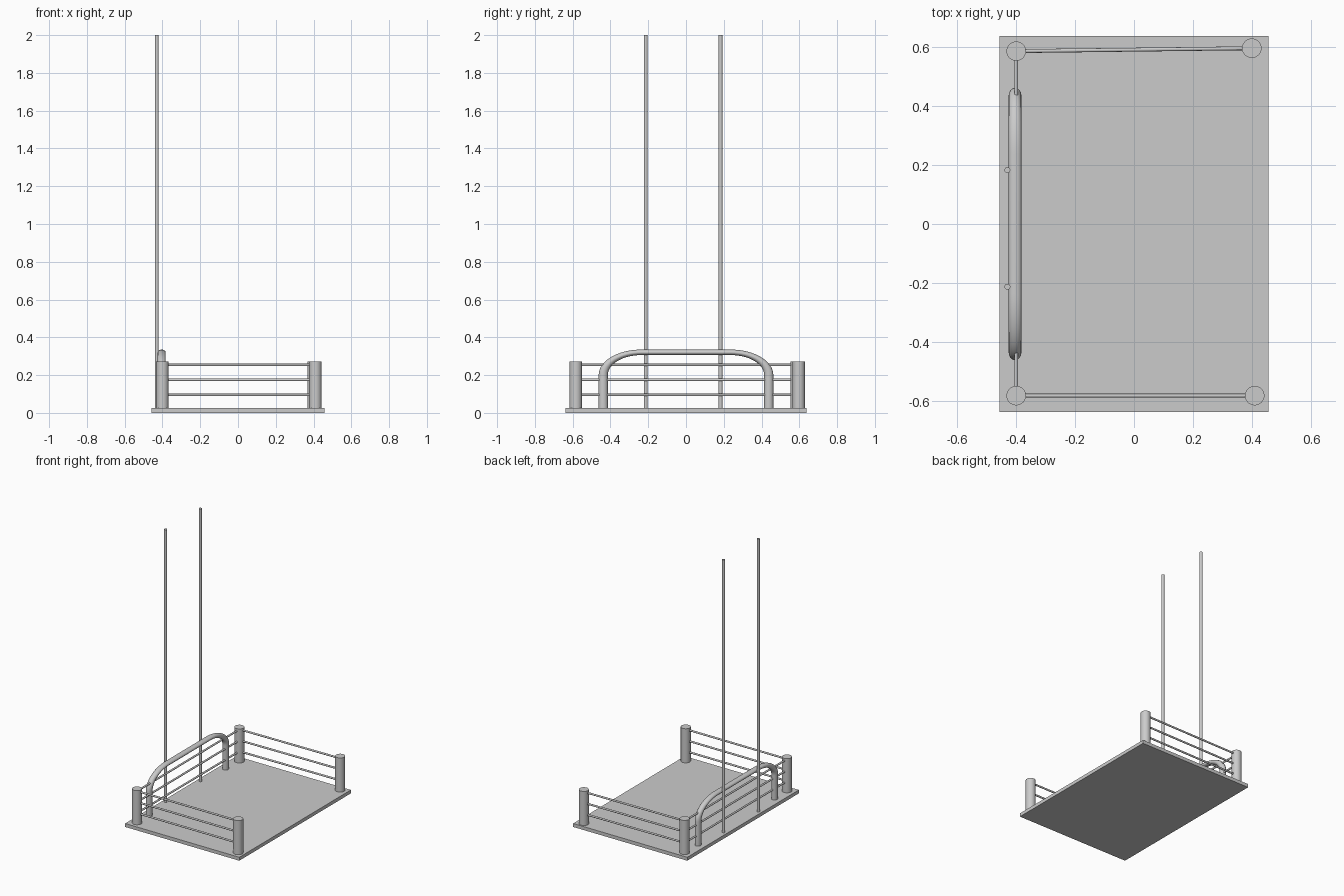
import bpy, math
from mathutils import Vector

if "Cube" in bpy.data.objects:
    bpy.data.objects.remove(bpy.data.objects["Cube"])


def finish(name):
    ob = bpy.context.object
    ob.name = name
    bpy.ops.object.shade_smooth_by_angle(angle=math.radians(35))
    return ob


def rod(name, a, b, radius, sides=32):
    a, b = Vector(a), Vector(b)
    d = b - a
    bpy.ops.mesh.primitive_cylinder_add(
        vertices=sides, radius=radius, depth=d.length, location=(a + b) / 2,
        rotation=d.to_track_quat('Z', 'Y').to_euler())
    return finish(name)


BASE_TOP = 0.025

# Base slab
bpy.ops.mesh.primitive_cube_add(size=1, location=(0, 0, BASE_TOP / 2))
base = bpy.context.object
base.name = "base_slab"
base.scale = (0.914, 1.276, BASE_TOP)

# Corner posts
posts = {
    "back_left": (-0.40, 0.587), "back_right": (0.40, 0.597),
    "front_left": (-0.40, -0.583), "front_right": (0.41, -0.583),
}
for key, (x, y) in posts.items():
    rod(key + "_post", (x, y, BASE_TOP - 0.005), (x, y, 0.272), 0.033)

# Three rails on each of the three fenced sides
sides = [("back_left", "back_right"), ("front_left", "front_right"),
         ("front_left", "back_left")]
for name, (p, q) in zip(("back", "front", "left"), sides):
    for i, z in enumerate((0.095, 0.175, 0.254)):
        rod(f"{name}_rail_{i + 1}", (*posts[p], z), (*posts[q], z), 0.0065, 16)

# Tall thin poles
for i, y in enumerate((-0.213, 0.183)):
    rod(f"tall_pole_{i + 1}", (-0.43, y, 0.01), (-0.43, y, 2.0), 0.01, 24)

# Arched tube, bent with round corners then flattened in height
SX, SZ, R, BEND = 0.88, 0.6, 0.0243, 0.2
half, top = 0.438, 0.3205 / SZ
arc = [(half - BEND + BEND * math.cos(t), top - BEND + BEND * math.sin(t))
       for t in (math.pi / 2 * k / 16 for k in range(17))]
right = [(half, 0.018 / SZ)] + arc
path = right + [(-y, z) for y, z in reversed(right)]

curve = bpy.data.curves.new("arch_tube", 'CURVE')
curve.dimensions = '3D'
curve.bevel_depth = R
curve.bevel_resolution = 6
curve.use_fill_caps = True
spline = curve.splines.new('POLY')
spline.points.add(len(path) - 1)
for pt, (y, z) in zip(spline.points, path):
    pt.co = (0, y, z, 1)
arch = bpy.data.objects.new("arch_tube", curve)
bpy.context.collection.objects.link(arch)
arch.location.x = -0.404
arch.scale = (SX, 1, SZ)
bpy.ops.object.select_all(action='DESELECT')
arch.select_set(True)
bpy.context.view_layer.objects.active = arch
bpy.ops.object.convert(target='MESH')
finish("arch_tube")
